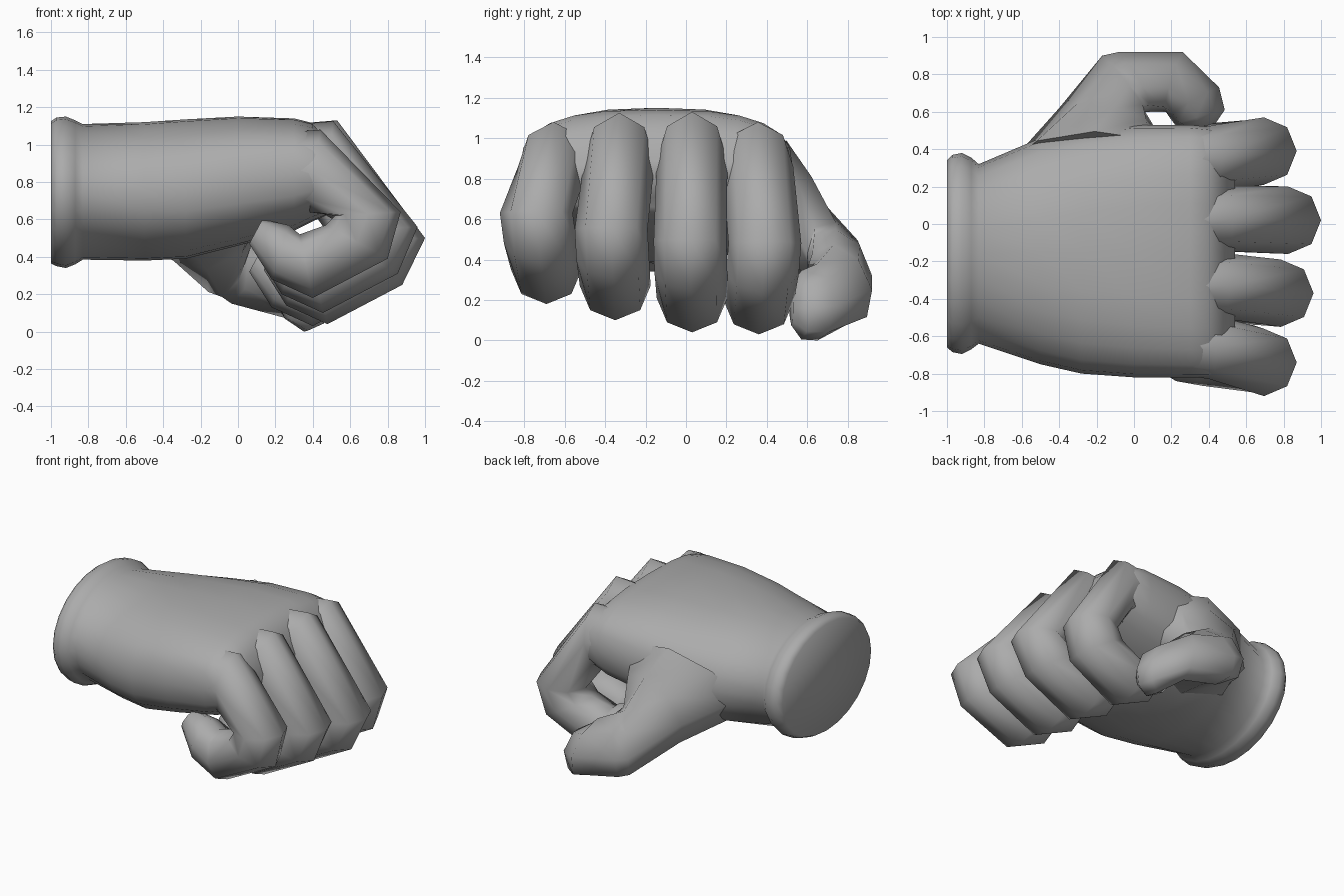
import bpy, bmesh
from math import cos, sin, pi
from mathutils import Vector

if "Cube" in bpy.data.objects:
    bpy.data.objects.remove(bpy.data.objects["Cube"])

grey = bpy.data.materials.new("dark_grey")
grey.diffuse_color = (.41, .41, .41, 1)
grey.use_nodes = True
grey.node_tree.nodes["Principled BSDF"].inputs["Base Color"].default_value = grey.diffuse_color


def loft(name, rings, angle):
    """Skin a list of closed rings and cap both ends."""
    bm = bmesh.new()
    loops = [[bm.verts.new(p) for p in r] for r in rings]
    n = len(loops[0])
    for a, b in zip(loops, loops[1:]):
        for k in range(n):
            bm.faces.new((a[k], a[(k + 1) % n], b[(k + 1) % n], b[k]))
    bm.faces.new(loops[0])
    bm.faces.new(loops[-1])
    bmesh.ops.recalc_face_normals(bm, faces=bm.faces[:])
    me = bpy.data.meshes.new(name)
    bm.to_mesh(me)
    bm.free()
    me.materials.append(grey)
    ob = bpy.data.objects.new(name, me)
    bpy.context.collection.objects.link(ob)
    bpy.ops.object.select_all(action='DESELECT')
    ob.select_set(True)
    bpy.context.view_layer.objects.active = ob
    bpy.ops.object.shade_smooth_by_angle(angle=angle)
    return ob


def octagon(outer, inner, side):
    """Eight-sided ring between an outer and inner point, with a sideways half-width vector."""
    o, i, s = Vector(outer), Vector(inner), Vector(side)
    c, a = (o + i) / 2, (o - i) / 2
    return [c + a * cos(k * pi / 4) + s * sin(k * pi / 4) for k in range(8)]


def oval(x, y0, y1, z0, z1, e, n=24):
    """Superellipse ring across the hand."""
    pts = []
    for k in range(n):
        c, s = cos(2 * pi * k / n), sin(2 * pi * k / n)
        u = abs(c) ** (2 / e) * (1 if c >= 0 else -1)
        v = abs(s) ** (2 / e) * (1 if s >= 0 else -1)
        pts.append(Vector((x, (y0 + y1) / 2 + (y1 - y0) / 2 * u,
                           (z0 + z1) / 2 + (z1 - z0) / 2 * v)))
    return pts


# Palm with rolled cuff, sloping down to the finger webs: x, y range, z range, squareness
palm = [
    (-1.00, -.66, .34, .365, 1.125, 2.0), (-.97, -.685, .37, .35, 1.145, 2.0),
    (-.92, -.695, .38, .34, 1.15, 2.0), (-.87, -.67, .355, .36, 1.13, 2.0),
    (-.83, -.64, .32, .385, 1.11, 2.0), (-.50, -.75, .46, .38, 1.12, 2.2),
    (-.28, -.80, .50, .39, 1.135, 2.4), (.00, -.82, .53, .46, 1.15, 2.6),
    (.30, -.82, .53, .54, 1.14, 2.8), (.40, -.82, .52, .59, 1.115, 2.8),
    (.47, -.81, .50, .62, 1.04, 2.8), (.54, -.77, .47, .66, .90, 2.8),
]
loft("palm_and_cuff", [oval(*r) for r in palm], 1.3)

# Fingers: shared curl as outer / inner points (x, z), half width, bend weight
curl = [
    ((.87, .64), (.52, .62), .18, 1.0),
    ((.80, .39), (.47, .57), .18, .6),
    ((.40, .18), (.33, .52), .175, 0.0),
    ((.18, .28), (.27, .57), .15, 0.0),
    ((.06, .47), (.13, .60), .07, 0.0),
]
# name, knuckle (x, z), curl shift (x, z), y at knuckle / bend / tip
fingers = [
    ("little_finger", (.44, 1.08), (.00, .00), (-.655, -.74, -.69)),
    ("ring_finger", (.51, 1.125), (.09, -.08), (-.33, -.37, -.35)),
    ("middle_finger", (.53, 1.13), (.13, -.14), (.03, .02, .03)),
    ("index_finger", (.47, 1.08), (.00, -.15), (.355, .39, .36)),
]
for name, (kx, kz), (dx, dz), (yk, yb, yt) in fingers:
    rings = [octagon((kx - .36, yk * .95 - .01, kz - .03), (kx - .25, yk * .95 - .01, .68), (0, .15, 0)),
             octagon((kx, yk, kz), (kx - .07, yk, .64), (0, .175, 0))]
    for (ox, oz), (ix, iz), w, t in curl:
        y = yt + (yb - yt) * t
        sx = dx * (.6 + .4 * (t == 1.0))
        rings.append(octagon((ox + sx, y, oz + dz), (ix + sx, y, iz + dz), (0, w, 0)))
    loft(name, rings, 1.3)

# Thumb with its web: outer point, inner point, half-width vector
thumb = [
    ((-.66, .33, .68), (.20, .34, .74), (.02, .16, .28)),
    ((-.40, .62, .54), (.12, .50, .60), (.03, .06, .24)),
    ((-.17, .90, .34), (.06, .60, .43), (.03, -.01, .20)),
    ((-.08, .92, .32), (.09, .60, .38), (.04, -.02, .20)),
    ((.26, .92, .25), (.17, .60, .30), (-.03, -.03, .20)),
    ((.455, .73, .17), (.19, .57, .21), (-.03, 0, .19)),
    ((.485, .61, .16), (.22, .53, .19), (-.02, 0, .17)),
    ((.43, .53, .16), (.29, .51, .19), (-.01, 0, .10)),
]
loft("thumb", [octagon(*r) for r in thumb], 1.3)
